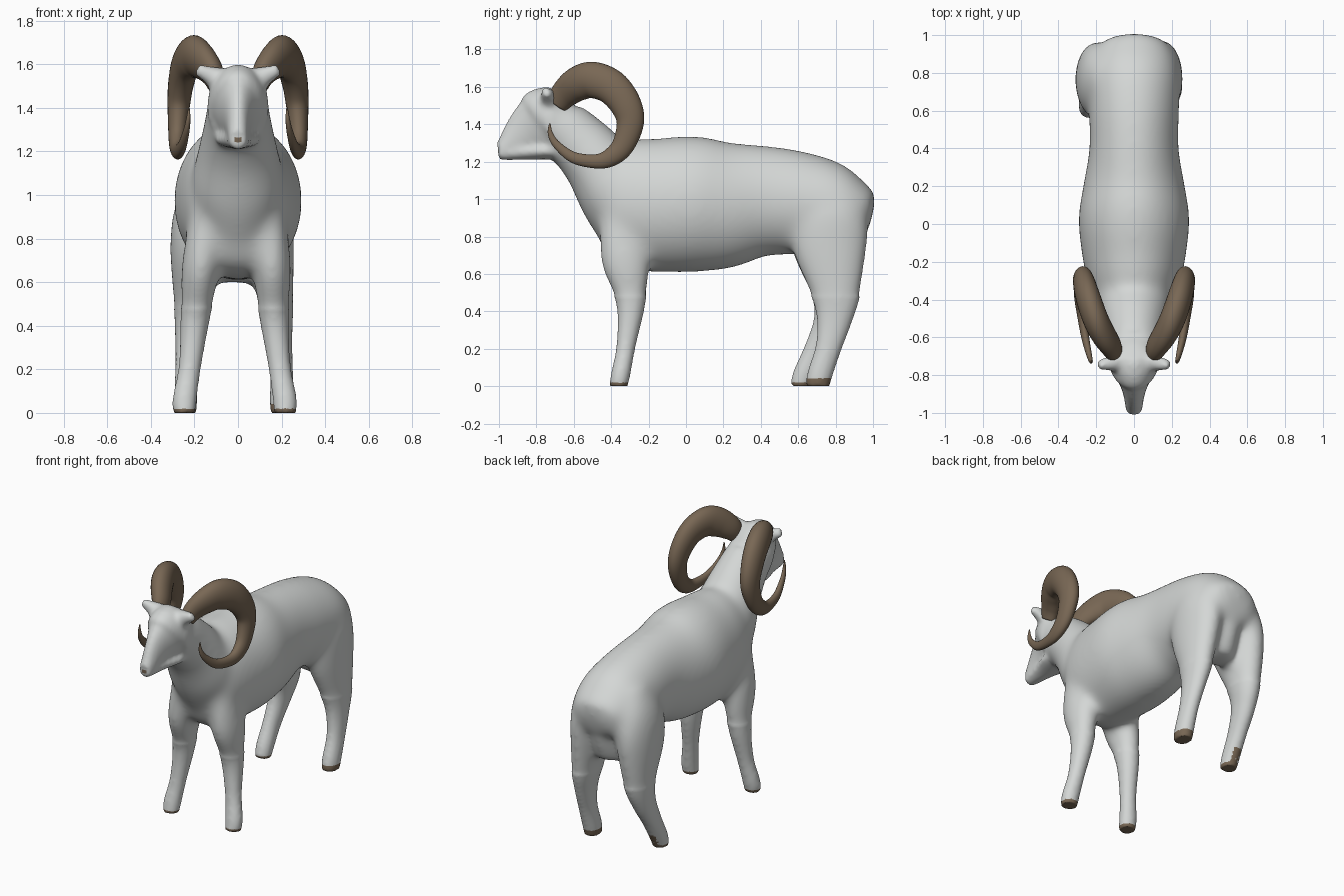
import bpy, bmesh, math
from mathutils import Vector

if "Cube" in bpy.data.objects:
    bpy.data.objects.remove(bpy.data.objects["Cube"])


def material(name, rgb):
    m = bpy.data.materials.new(name)
    m.diffuse_color = (*rgb, 1)
    m.use_nodes = True
    m.node_tree.nodes["Principled BSDF"].inputs["Base Color"].default_value = m.diffuse_color
    return m


fleece = material("light grey", (0.66, 0.68, 0.67))
horn_brown = material("horn brown", (0.19, 0.137, 0.09))


def spline(pts, steps):
    """Catmull-Rom through rows of (x, y, z, side radius, other radius)."""
    out = []
    for i in range(len(pts) - 1):
        a, b, c, d = pts[max(i - 1, 0)], pts[i], pts[i + 1], pts[min(i + 2, len(pts) - 1)]
        for s in range(steps):
            t = s / steps
            out.append([0.5 * (2 * q + (r - p) * t + (2 * p - 5 * q + 4 * r - w) * t * t
                               + (3 * q - p - 3 * r + w) * t ** 3)
                        for p, q, r, w in zip(a, b, c, d)])
    return out + [list(pts[-1])]


def tube(bm, pts, steps=5, n=32):
    """Loft elliptical rings along a path; the first radius lies along x."""
    path = spline(pts, steps)
    rings = []
    for i, p in enumerate(path):
        t = Vector(path[min(i + 1, len(path) - 1)][:3]) - Vector(path[max(i - 1, 0)][:3])
        t.normalize()
        u = Vector((1, 0, 0))
        u = (u - t * u.dot(t)).normalized()
        v = t.cross(u)
        ring = []
        for k in range(n):
            a = 2 * math.pi * k / n
            ring.append(bm.verts.new(Vector(p[:3]) + u * max(p[3], .003) * math.cos(a)
                                     + v * max(p[4], .003) * math.sin(a)))
        rings.append(ring)
    for r, s in zip(rings, rings[1:]):
        for k in range(n):
            bm.faces.new((r[k], r[(k + 1) % n], s[(k + 1) % n], s[k]))
    bm.faces.new(rings[0])
    bm.faces.new(rings[-1])


def make_object(name, bm, mats):
    bmesh.ops.recalc_face_normals(bm, faces=bm.faces)
    me = bpy.data.meshes.new(name)
    bm.to_mesh(me)
    bm.free()
    for m in mats:
        me.materials.append(m)
    ob = bpy.data.objects.new(name, me)
    bpy.context.collection.objects.link(ob)
    me.shade_smooth()
    return ob


bm = bmesh.new()
# trunk, chest to rump
trunk = [(-.47, .97, .13, .16), (-.41, .97, .21, .29),
         (-.3, .97, .25, .348), (-.15, .967, .278, .358), (.03, .973, .295, .365),
         (.2, .97, .27, .345), (.4, .99, .237, .30), (.6, .98, .24, .278),
         (.78, .96, .24, .24), (.9, .93, .21, .17), (.96, .90, .16, .12), (.99, .89, .1, .07)]
tube(bm, [(0, y, z, w, h) for y, z, w, h in trunk])
# chest and neck
tube(bm, [(0, -.26, .83, .17, .2), (0, -.365, 1.03, .215, .215), (0, -.48, 1.2, .185, .185),
          (0, -.58, 1.31, .16, .168), (0, -.67, 1.40, .145, .15)])
# pelvis between the hind legs
tube(bm, [(0, .78, .95, .12, .2), (0, .79, .75, .11, .16), (0, .79, .6, .1, .1)])
# head
tube(bm, [(0, -.62, 1.39, .13, .13), (0, -.735, 1.405, .14, .195), (0, -.79, 1.38, .1, .175),
          (0, -.845, 1.35, .072, .145), (0, -.9, 1.315, .056, .11), (0, -.95, 1.28, .048, .075),
          (0, -.99, 1.255, .043, .048)])
# lower jaw
tube(bm, [(0, -.6, 1.26, .11, .05), (0, -.74, 1.258, .105, .046), (0, -.85, 1.254, .07, .043),
          (0, -.97, 1.248, .045, .04), (0, -1.005, 1.248, .038, .034)])
# ears
for s in (-1, 1):
    tube(bm, [(s * .06, -.72, 1.51, .08, .075), (s * .125, -.735, 1.548, .045, .045),
              (s * .19, -.75, 1.575, .028, .022)])
# front legs
for s, dx in ((1, 0), (-1, .03)):
    tube(bm, [(s * x, y, z, rx, ry) for x, y, z, rx, ry in
              ((.13, -.36, .95, .08, .1), (.155 + dx / 2, -.325, .68, .09, .135),
               (.165 + dx, -.295, .45, .069, .08), (.19 + dx, -.32, .22, .052, .052),
               (.215 + dx, -.35, .06, .056, .052), (.215 + dx, -.365, -.01, .05, .048))])
# hind legs, the one at -x stepping forward
tube(bm, [(.12, .74, 1.08, .07, .12), (.14, .765, .93, .112, .195), (.15, .77, .75, .108, .205),
          (.175, .80, .5, .08, .137), (.19, .792, .35, .06, .095), (.2, .76, .2, .052, .07),
          (.2, .715, .06, .055, .068), (.2, .7, -.01, .05, .064)])
tube(bm, [(-.13, .74, 1.1, .08, .12), (-.172, .755, .93, .12, .195), (-.195, .765, .75, .118, .205),
          (-.21, .795, .5, .086, .132), (-.225, .77, .35, .064, .09), (-.235, .70, .2, .053, .068),
          (-.24, .63, .06, .054, .06), (-.24, .607, -.01, .048, .052)])
body = make_object("body", bm, [fleece, horn_brown])

# blend all parts into one smooth skin
rm = body.modifiers.new("blend", 'REMESH')
rm.mode, rm.voxel_size = 'VOXEL', .012
sm = body.modifiers.new("soften", 'SMOOTH')
sm.factor, sm.iterations = .5, 14
skin = bpy.data.meshes.new_from_object(body.evaluated_get(bpy.context.evaluated_depsgraph_get()))
body.modifiers.clear()
body.data = skin
bm = bmesh.new()
bm.from_mesh(skin)
# extra softening where legs and neck join the trunk
joins = [v for v in bm.verts if v.co.z > .48 and v.co.y > -.71]
for i in range(45):
    bmesh.ops.smooth_vert(bm, verts=joins, factor=.5,
                          use_axis_x=True, use_axis_y=True, use_axis_z=True)
for v in bm.verts:
    v.co.z = max(v.co.z, 0)
bm.to_mesh(skin)
bm.free()
skin.materials.clear()
skin.materials.append(fleece)
skin.materials.append(horn_brown)
# hooves and nose tip
for f in skin.polygons:
    c, nz = f.center, f.normal.z
    rim = .04 if c.y > .63 and c.x > 0 else .02
    hoof = c.z < rim or (c.y > 0 and c.z < .1 and nz < -.4)
    nose = c.y < -.96 and abs(c.x) < .02 and 1.245 < c.z < 1.27
    f.material_index = 1 if hoof or nose else 0
skin.shade_smooth()

# curled horns: x, y, z, radius
curl = [(.10, -.69, 1.51, .06), (.122, -.645, 1.565, .078), (.165, -.58, 1.615, .092),
        (.205, -.50, 1.637, .097), (.24, -.40, 1.60, .093), (.262, -.325, 1.51, .084),
        (.272, -.298, 1.41, .073), (.278, -.335, 1.29, .06), (.28, -.40, 1.225, .05),
        (.275, -.48, 1.202, .038), (.258, -.60, 1.222, .03), (.238, -.69, 1.29, .021),
        (.228, -.725, 1.35, .014), (.225, -.728, 1.405, .004)]
for name, s in (("right_horn", 1), ("left_horn", -1)):
    bm = bmesh.new()
    tube(bm, [(s * x, y, z, r * .7, r) for x, y, z, r in curl], 6, 28)
    make_object(name, bm, [horn_brown])
